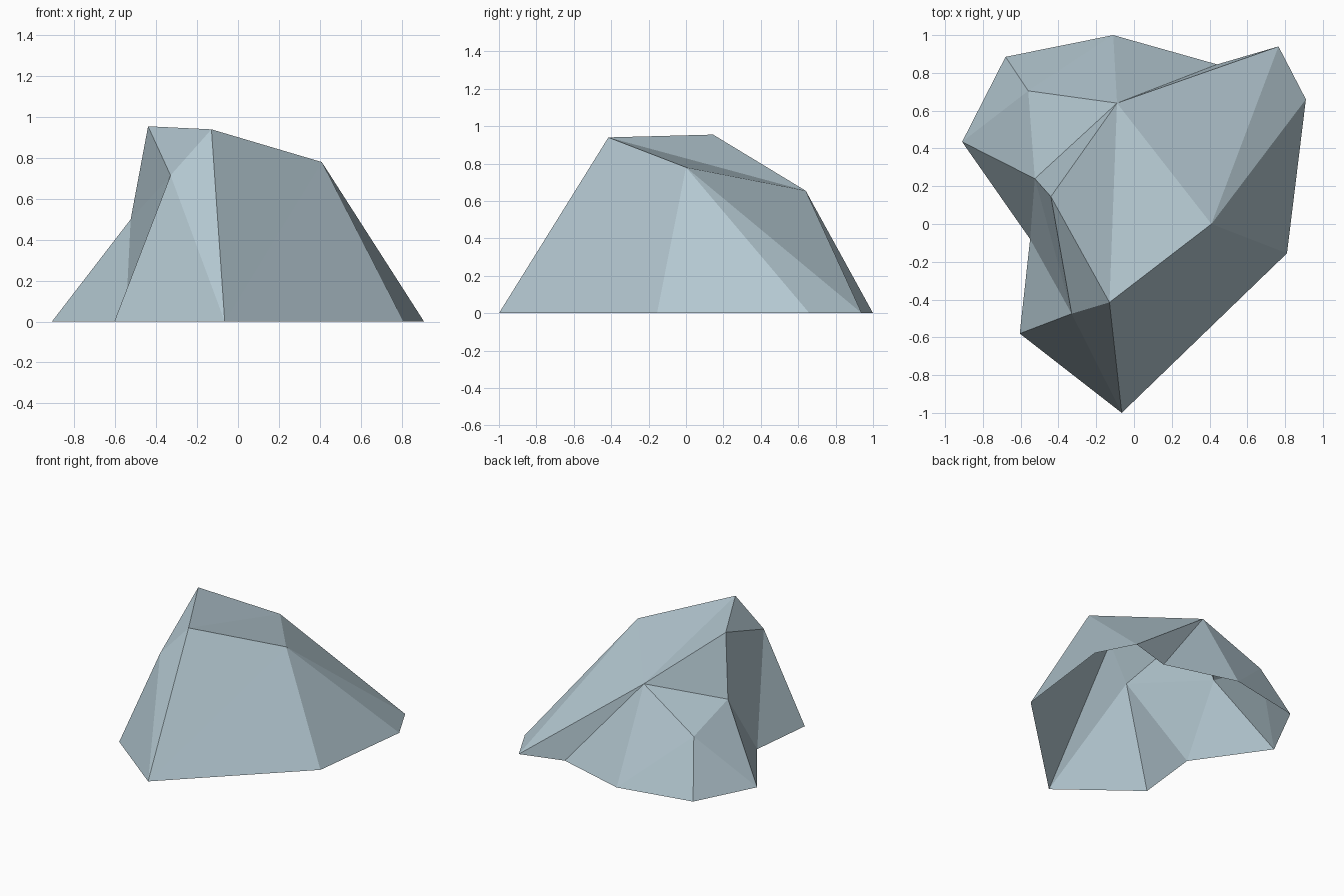
import bpy, bmesh

if "Cube" in bpy.data.objects:
    bpy.data.objects.remove(bpy.data.objects["Cube"])

# Ground outline of the rock, clockwise seen from above (all at z = 0)
base = {
    "A": (-0.68, 0.885), "B": (-0.11, 1.0), "C": (0.44, 0.845), "D": (0.765, 0.94),
    "E": (0.91, 0.66), "F": (0.81, -0.155), "G": (-0.065, -1.0), "H": (-0.605, -0.58),
    "I": (-0.55, -0.08), "J": (-0.91, 0.435),
}
# Upper corners and peaks
peaks = {
    "K": (-0.56, 0.705, 0.40), "L": (-0.09, 0.64, 0.655), "M": (-0.525, 0.24, 0.50),
    "N": (-0.44, 0.145, 0.955), "O": (-0.13, -0.415, 0.94), "P": (-0.33, -0.475, 0.715),
    "Q": (0.41, 0.0, 0.78),
}
# Facets: sides going round from the back, then the top (underside is open)
sides = "ABK BLK BCL CDL DQL DEQ EFQ FGQ GOQ GPO GHP HIP IMP IJM JKM JAK"
top = "KLM MLN NLO OLQ MNP NOP"

bm = bmesh.new()
verts = {k: bm.verts.new((x, y, 0)) for k, (x, y) in base.items()}
verts.update({k: bm.verts.new(co) for k, co in peaks.items()})
for facet in (sides + " " + top).split():
    bm.faces.new([verts[k] for k in facet])

# Make all facets point outwards
bmesh.ops.recalc_face_normals(bm, faces=bm.faces[:])
bm.normal_update()
if sum(f.normal.z * f.calc_area() for f in bm.faces) < 0:
    bmesh.ops.reverse_faces(bm, faces=bm.faces[:])

mesh = bpy.data.meshes.new("rock")
bm.to_mesh(mesh)
bm.free()

# Pale blue-grey stone
stone = bpy.data.materials.new("pale_blue_grey_stone")
stone.diffuse_color = (0.45, 0.57, 0.63, 1)
stone.use_nodes = True
stone.node_tree.nodes["Principled BSDF"].inputs["Base Color"].default_value = stone.diffuse_color
mesh.materials.append(stone)

rock = bpy.data.objects.new("rock", mesh)
bpy.context.collection.objects.link(rock)
